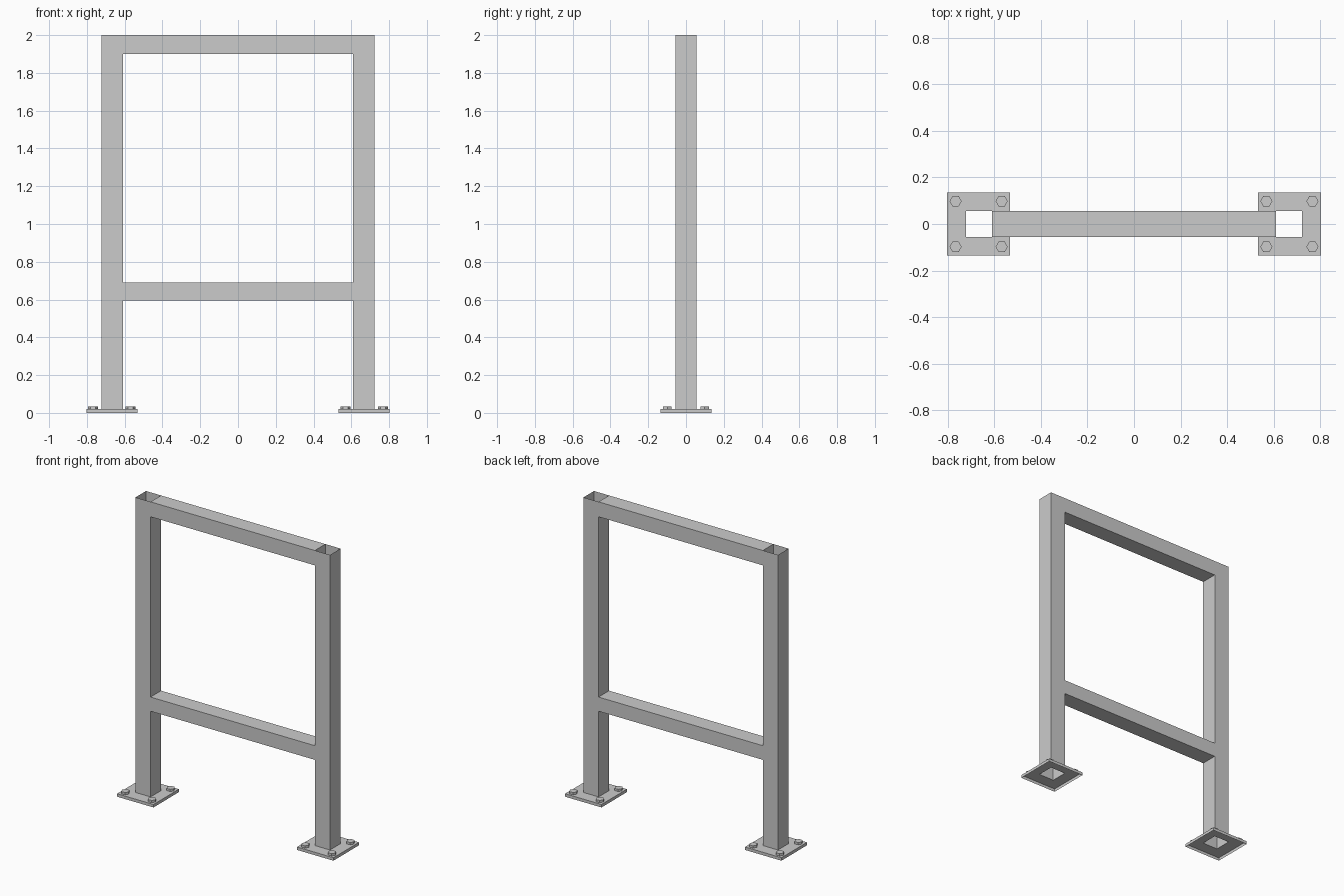
import bpy, bmesh, math

if "Cube" in bpy.data.objects:
    bpy.data.objects.remove(bpy.data.objects["Cube"])

POST_X, PLATE_X = 0.666, 0.668
POST_HALF, PLATE_HALF = 0.056, 0.135
PLATE_TOP, HEIGHT = 0.02, 2.0


def finish(bm, name):
    bmesh.ops.recalc_face_normals(bm, faces=bm.faces)
    mesh = bpy.data.meshes.new(name)
    bm.to_mesh(mesh)
    bm.free()
    obj = bpy.data.objects.new(name, mesh)
    bpy.context.collection.objects.link(obj)
    return obj


def square(bm, x, half, z):
    return [bm.verts.new((x + sx * half, sy * half, z))
            for sx, sy in ((-1, -1), (1, -1), (1, 1), (-1, 1))]


def bridge(bm, a, b):
    n = len(a)
    for i in range(n):
        bm.faces.new((a[i], a[(i + 1) % n], b[(i + 1) % n], b[i]))


for side, label in ((-1, "left"), (1, "right")):
    # thin-walled square tube, open at both ends, joined to an open-bottomed base plate
    bm = bmesh.new()
    skirt = square(bm, side * PLATE_X, PLATE_HALF, 0)
    rim = square(bm, side * PLATE_X, PLATE_HALF, PLATE_TOP)
    foot = square(bm, side * POST_X, POST_HALF, PLATE_TOP)
    top = square(bm, side * POST_X, POST_HALF, HEIGHT)
    for a, b in ((skirt, rim), (rim, foot), (foot, top)):
        bridge(bm, a, b)
    finish(bm, label + "_post_with_base_plate")

    # four hexagonal bolt heads
    for i, (dx, dy) in enumerate(((-1, -1), (1, -1), (1, 1), (-1, 1))):
        bpy.ops.mesh.primitive_cylinder_add(
            vertices=6, radius=0.026, depth=0.015,
            location=(side * PLATE_X + dx * 0.099, dy * 0.098, PLATE_TOP + 0.0075),
            rotation=(0, 0, math.radians(30)))
        bpy.context.object.name = f"{label}_bolt_{i + 1}"

# cross rails: rectangular tubes butting against the inner post walls
end = POST_X - POST_HALF
for name, z0, z1 in (("top_rail", 1.90, 2.0), ("lower_rail", 0.595, 0.69)):
    bm = bmesh.new()
    loops = [[bm.verts.new((x, y, z)) for y, z in
              ((-POST_HALF, z0), (POST_HALF, z0), (POST_HALF, z1), (-POST_HALF, z1))]
             for x in (-end, end)]
    bridge(bm, *loops)
    finish(bm, name)
